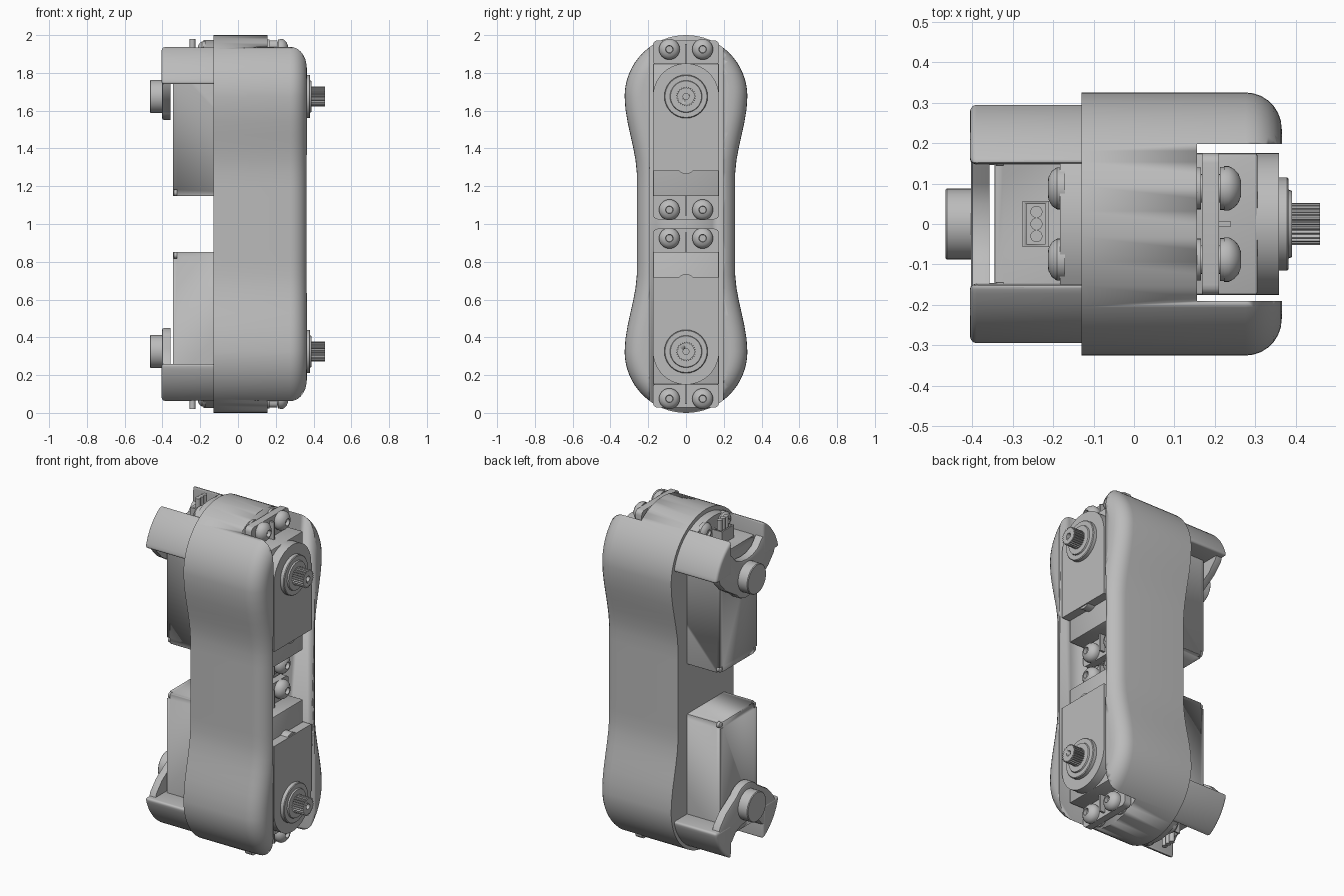
import bpy, bmesh
from math import sin, cos, pi, radians, sqrt

if "Cube" in bpy.data.objects:
    bpy.data.objects.remove(bpy.data.objects["Cube"])

grey = bpy.data.materials.new("plain_grey")
grey.use_nodes = True
colour = (0.5, 0.5, 0.5, 1)
grey.diffuse_color = colour
grey.node_tree.nodes["Principled BSDF"].inputs["Base Color"].default_value = colour

PIVOT = 0.675  # height of each output axis above the model's middle


def finish(name, bm, mirror="", angle=30):
    """Object centred on the middle of the model, mirrored across the given axes."""
    bmesh.ops.recalc_face_normals(bm, faces=bm.faces)
    mesh = bpy.data.meshes.new(name)
    bm.to_mesh(mesh)
    bm.free()
    ob = bpy.data.objects.new(name, mesh)
    bpy.context.collection.objects.link(ob)
    ob.location.z = 1
    mesh.materials.append(grey)
    bpy.ops.object.select_all(action='DESELECT')
    bpy.context.view_layer.objects.active = ob
    ob.select_set(True)
    bpy.ops.object.shade_smooth_by_angle(angle=radians(angle))
    if mirror:
        mod = ob.modifiers.new("mirror", 'MIRROR')
        mod.use_axis = ("x" in mirror, "y" in mirror, "z" in mirror)
        mod.use_mirror_merge = False
    return ob


def prism(name, pts, x0, x1, mirror="", bevel=0, pick=None, segments=4):
    """Extrude a (y, z) outline along x, rounding the edges chosen by pick."""
    bm = bmesh.new()
    face = bm.faces.new([bm.verts.new((x0, y, z)) for y, z in pts])
    new = bmesh.ops.extrude_face_region(bm, geom=[face])["geom"]
    bmesh.ops.translate(bm, vec=(x1 - x0, 0, 0),
                        verts=[v for v in new if isinstance(v, bmesh.types.BMVert)])
    if bevel:
        edges = [e for e in bm.edges if pick is None or pick(e)]
        bmesh.ops.bevel(bm, geom=edges, offset=bevel, segments=segments,
                        affect='EDGES', profile=0.5, clamp_overlap=True)
    return finish(name, bm, mirror)


def box(name, x, y, z, mirror="", **kw):
    return prism(name, [(y[0], z[0]), (y[1], z[0]), (y[1], z[1]), (y[0], z[1])],
                 x[0], x[1], mirror, **kw)


def lathe(name, profile, y, z, mirror="z", steps=32):
    """Spin (x, radius) points around an axis along x."""
    bm = bmesh.new()
    vs = [bm.verts.new((x, y + r, z)) for x, r in profile]
    es = [bm.edges.new(p) for p in zip(vs, vs[1:])]
    bmesh.ops.spin(bm, geom=vs + es, cent=(0, y, z), axis=(1, 0, 0),
                   angle=2 * pi, steps=steps)
    bmesh.ops.remove_doubles(bm, verts=bm.verts, dist=0.0002)
    return finish(name, bm, mirror)


def cut(ob, cutter):
    mod = ob.modifiers.new("cut", 'BOOLEAN')
    mod.operation = 'DIFFERENCE'
    mod.object = cutter
    bpy.context.view_layer.objects.active = ob
    bpy.ops.object.modifier_move_to_index(modifier=mod.name, index=0)
    bpy.ops.object.modifier_apply(modifier=mod.name)
    bpy.data.objects.remove(cutter)


def arc(r, a0, a1, n, z=PIVOT):
    return [(r * cos(radians(a0 + (a1 - a0) * i / n)),
             z + r * sin(radians(a0 + (a1 - a0) * i / n))) for i in range(n + 1)]


# Housing: dog-bone outline with a rounded outer rim and a full-height slot
def half_width(z):
    t = min(1, max(0, (abs(z) - 0.25) / (PIVOT - 0.25)))
    return 0.26 + 0.065 * t * t * (3 - 2 * t)


sides = [PIVOT - PIVOT * i / 10 for i in range(1, 20)]
outline = (arc(0.325, 0, 180, 32) + [(-half_width(z), z) for z in sides]
           + arc(0.325, 180, 360, 32, -PIVOT) + [(half_width(z), -z) for z in sides])
housing = prism("housing", outline, -0.13, 0.365, bevel=0.09, segments=7,
                pick=lambda e: all(v.co.x > 0.3 for v in e.verts))
cut(housing, box("slot_cutter", (0.155, 0.6), (-0.19, 0.197), (-1.2, 1.2)))
bpy.context.view_layer.objects.active = housing
bpy.ops.object.shade_smooth_by_angle(angle=radians(35))

# Hinge bracket: raised rear land, two arms and a V-shaped pivot plate
land = [(-0.15, 0.74), (0.15, 0.74)] + arc(0.3, 60, 120, 12)
prism("rear_land", land, -0.183, -0.1, "z")

arm = [(0.145, 0.74), (sqrt(0.305 ** 2 - 0.065 ** 2), 0.74)] + arc(0.305, 18, 61, 8)
prism("bracket_arm", arm, -0.405, -0.1, "yz", bevel=0.035, segments=4,
      pick=lambda e: all(v.co.x < -0.3 for v in e.verts)
      or all(abs(v.co.z - 0.74) < 0.001 for v in e.verts)
      or all(v.co.y < 0.15 for v in e.verts))

right_side = arc(0.125, 270, 320, 8) + [(0.2, 0.66), (0.255, 0.72), (0.27, 0.77),
                                        (0.25, 0.83), (0.19, 0.87), (0.14, 0.85)]
right_side += [(0.1, 0.805), (0.05, 0.785)]
plate = right_side + [(0, 0.78)] + [(-y, z) for y, z in reversed(right_side[1:])]
prism("pivot_plate", plate, -0.403, -0.357, "z", bevel=0.012, segments=2,
      pick=lambda e: all(v.co.x < -0.4 for v in e.verts))
lathe("pivot_boss", [(-0.38, 0), (-0.38, 0.088), (-0.462, 0.088), (-0.466, 0.084),
                     (-0.466, 0)], 0, PIVOT)

# Servo case with notched lower corners holding small case screws
case = box("servo_case", (-0.345, 0.305), (-0.175, 0.175), (0.147, 0.85), "z",
           bevel=0.006, segments=2)
for y in (-0.165, 0.165):
    for z in (0.157, 0.84):
        cut(case, box("notch_cutter", (-0.4, -0.322), (y - 0.02, y + 0.02),
                      (z - 0.025, z + 0.025)))
for z in (0.165, 0.832):
    lathe("case_screw", [(-0.31, 0.017), (-0.338, 0.017), (-0.342, 0.01), (-0.342, 0)],
          0.157, z, "yz", 16)

# Gear cover, its tab, collars and the splined output shaft
cover = arc(0.175, 0, 180, 28) + [(-0.175, 0.28), (0.175, 0.28)]
prism("gear_cover", cover, 0.3, 0.358, "z")
lathe("cover_tab", [(0.3, 0.05), (0.352, 0.05), (0.352, 0)], 0, 0.315)
lathe("output_collar", [(0.35, 0.115), (0.378, 0.115), (0.382, 0.111), (0.382, 0.085),
                        (0.39, 0.082), (0.39, 0)], 0, PIVOT)
teeth = 25
spline = [((0.052 if i % 4 < 2 else 0.045) * cos(pi * i / (2 * teeth)),
           PIVOT + (0.052 if i % 4 < 2 else 0.045) * sin(pi * i / (2 * teeth)))
          for i in range(4 * teeth)]
shaft = prism("output_shaft", spline, 0.385, 0.46, "z")
cut(shaft, prism("bore_cutter", arc(0.016, 0, 345, 23), 0.42, 0.5))

# Mounting ears, ribs, grommets and screws at both ends of each servo
for end, lo, hi, screw in (("outer", 0.84, 0.972, 0.925), ("inner", 0.025, 0.16, 0.075)):
    ear = box(end + "_ear", (0.168, 0.21), (-0.175, 0.175), (lo, hi), "z", bevel=0.025,
              pick=lambda e: abs(e.verts[0].co.x - e.verts[1].co.x) > 0.01)
    box(end + "_ear_rib", (0.205, 0.24), (-0.006, 0.006),
        (lo, hi - 0.02) if end == "outer" else (lo + 0.02, hi), "z")
    lathe(end + "_grommet", [(0.153, 0), (0.153, 0.052), (0.166, 0.052), (0.166, 0.035),
                             (0.212, 0.035), (0.212, 0.053), (0.225, 0.053), (0.225, 0)],
          0.088, screw, "yz")
    lathe(end + "_ear_screw", [(0.222, 0.055), (0.234, 0.055), (0.247, 0.048),
                               (0.258, 0.036), (0.264, 0.02), (0.244, 0.018), (0.244, 0)],
          0.088, screw, "yz")

lathe("rear_screw", [(-0.17, 0.052), (-0.19, 0.052), (-0.203, 0.043), (-0.211, 0.028),
                     (-0.213, 0.018), (-0.2, 0.016), (-0.2, 0)], 0.088, 0.915, "yz")

# Three-pin plug on the outer end of each servo
plug = box("plug_shell", (-0.275, -0.21), (-0.057, 0.057), (0.845, 0.925), "z")
cut(plug, box("plug_cutter", (-0.266, -0.219), (-0.049, 0.049), (0.875, 1.2)))
for i in (-1, 0, 1):
    bm = bmesh.new()
    bmesh.ops.create_cone(bm, cap_ends=True, segments=16, radius1=0.015, radius2=0.015,
                          depth=0.12)
    bmesh.ops.translate(bm, vec=(-0.241, i * 0.03, 0.92), verts=bm.verts)
    finish("plug_wire", bm, "z")
